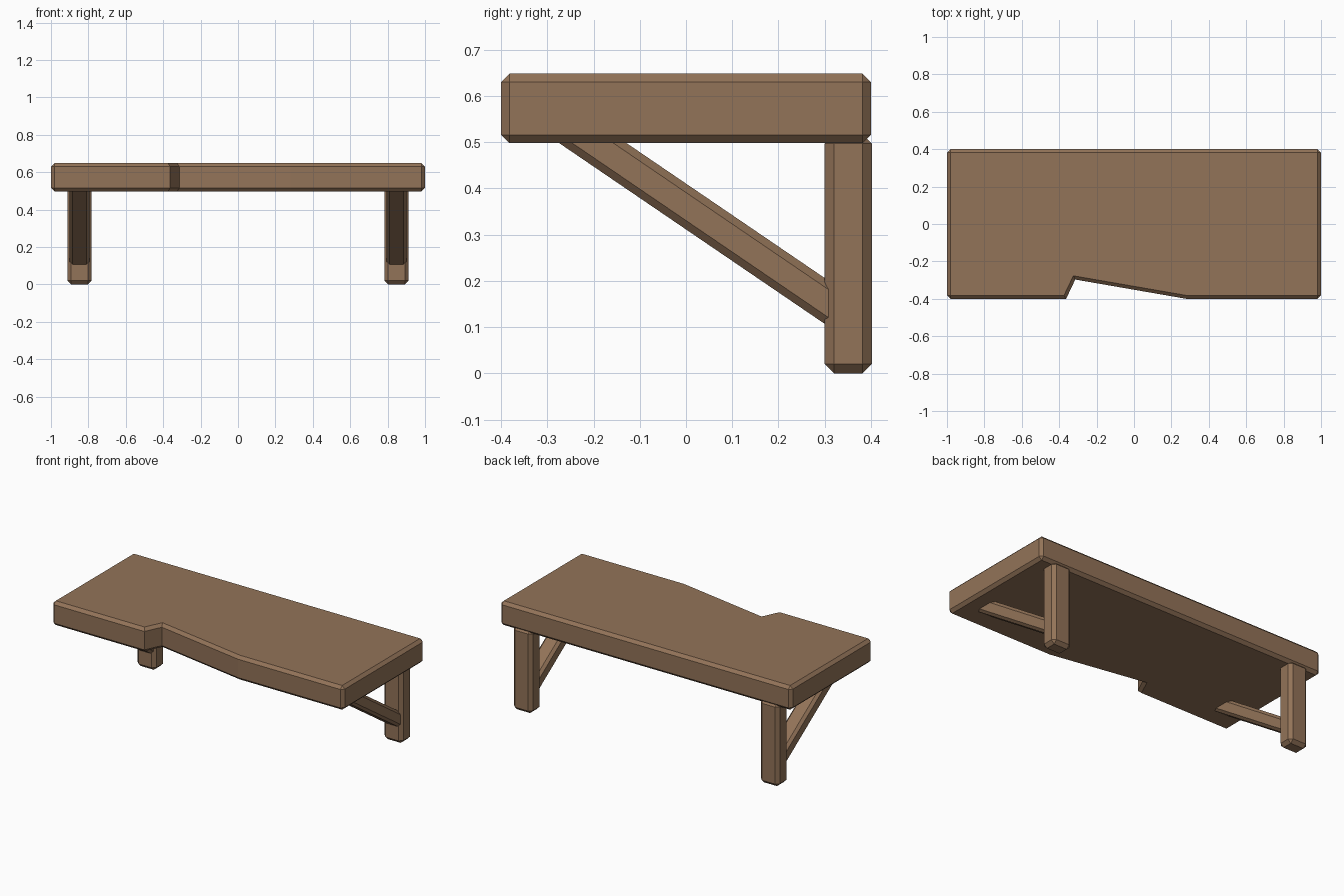
import bpy
import bmesh
from mathutils import Vector, Matrix

default = bpy.data.objects.get("Cube")
if default:
    bpy.data.objects.remove(default, do_unlink=True)

# One wood colour for every part
wood = bpy.data.materials.new("brown_wood")
wood.use_nodes = True
colour = (0.29, 0.172, 0.098, 1)
wood.diffuse_color = colour
wood.node_tree.nodes["Principled BSDF"].inputs["Base Color"].default_value = colour


def finish(bm, name, edges, chamfer):
    """Chamfer the chosen edges and turn the bmesh into an object."""
    bmesh.ops.bevel(bm, geom=edges, offset=chamfer, offset_type='OFFSET',
                    segments=1, affect='EDGES', clamp_overlap=True)
    bmesh.ops.recalc_face_normals(bm, faces=bm.faces)
    mesh = bpy.data.meshes.new(name)
    bm.to_mesh(mesh)
    bm.free()
    mesh.materials.append(wood)
    obj = bpy.data.objects.new(name, mesh)
    bpy.context.collection.objects.link(obj)
    return obj


def beam(name, size, chamfer, matrix):
    """A chamfered box placed by a matrix."""
    bm = bmesh.new()
    bmesh.ops.create_cube(bm, size=1)
    bmesh.ops.scale(bm, vec=size, verts=bm.verts)
    bmesh.ops.transform(bm, matrix=matrix, verts=bm.verts)
    return finish(bm, name, bm.edges[:], chamfer)


# Tabletop: slab with a broken notch in its front edge
bottom, top = 0.498, 0.648
outline = [(-1, -0.4), (-0.363, -0.4), (-0.314, -0.297), (0.28, -0.4),
           (1, -0.4), (1, 0.4), (-1, 0.4)]
bm = bmesh.new()
base = bm.faces.new([bm.verts.new((x, y, bottom)) for x, y in outline])
extruded = bmesh.ops.extrude_face_region(bm, geom=[base], use_keep_orig=True)
raised = [g for g in extruded["geom"] if isinstance(g, bmesh.types.BMVert)]
bmesh.ops.translate(bm, vec=(0, 0, top - bottom), verts=raised)


def is_rim_or_corner(edge):
    a, b = (v.co for v in edge.verts)
    return abs(a.z - b.z) < 0.01 or abs(a.x) > 0.9


finish(bm, "tabletop", [e for e in bm.edges if is_rim_or_corner(e)], 0.018)

# Back legs, each with a diagonal brace running forward to the tabletop
leg_x = 0.847
leg_height = 0.517
low_end, high_end = Vector((0, 0.345, 0.126)), Vector((0, -0.30, 0.565))
run = high_end - low_end
tilt = Vector((0, -1, 0)).rotation_difference(run).to_matrix().to_4x4()

for side, sign in (("left", 1), ("right", -1)):
    place = Matrix.Translation((sign * leg_x, 0.351, leg_height / 2))
    beam(side + "_leg", (0.13, 0.102, leg_height), 0.02, place)
    middle = (low_end + high_end) / 2 + Vector((sign * leg_x, 0, 0))
    beam(side + "_brace", (0.106, run.length, 0.082), 0.016,
         Matrix.Translation(middle) @ tilt)
